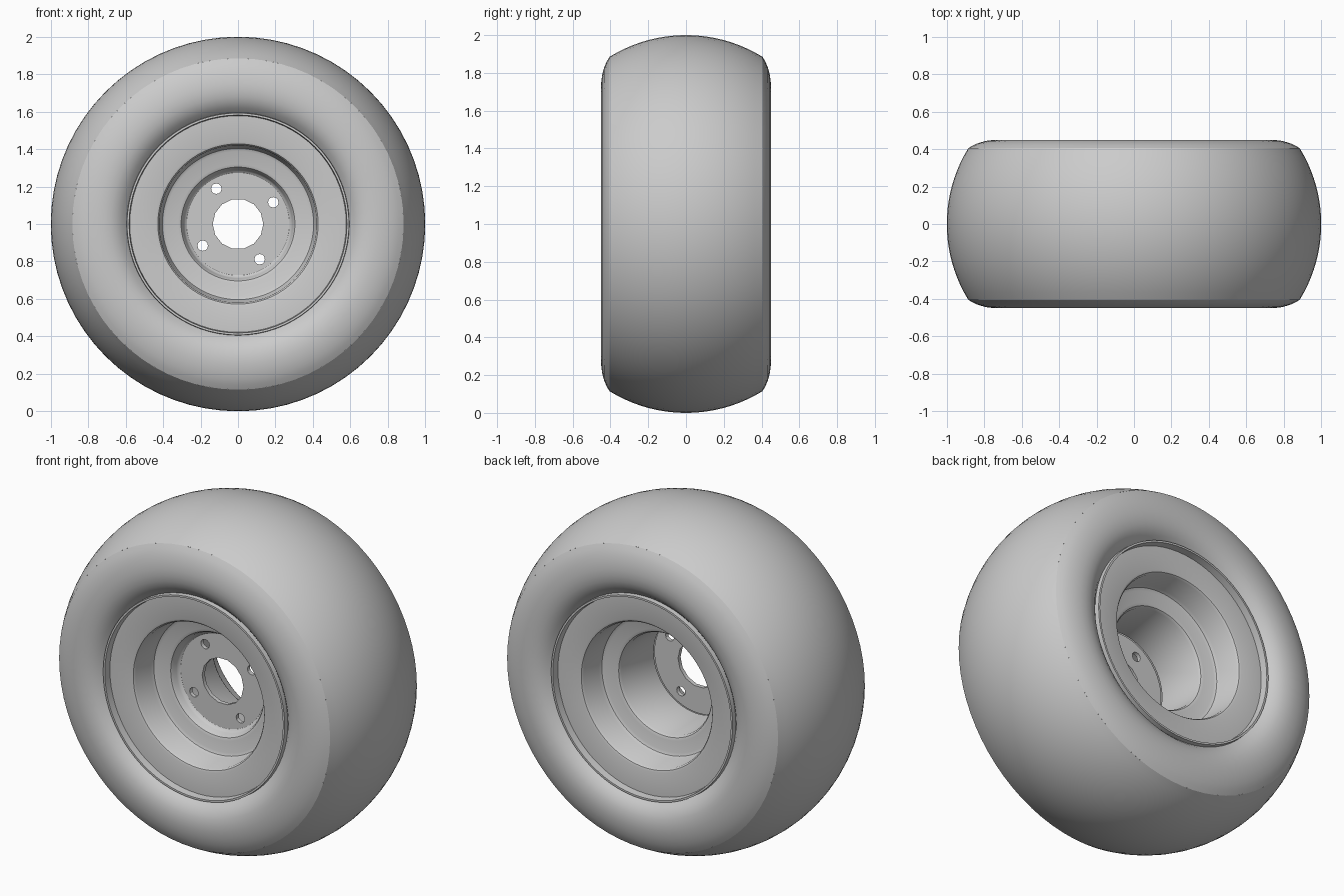
import bpy, bmesh
from math import sin, cos, tau, radians, sqrt

cube = bpy.data.objects.get("Cube")
if cube:
    bpy.data.objects.remove(cube)

GREY = (0.6, 0.6, 0.6, 1)
grey = bpy.data.materials.new("plain_grey")
grey.use_nodes = True
grey.diffuse_color = GREY
grey.node_tree.nodes["Principled BSDF"].inputs["Base Color"].default_value = GREY


def finish(obj, angle):
    obj.location.z = 1
    obj.data.materials.clear()
    obj.data.materials.append(grey)
    bpy.ops.object.select_all(action="DESELECT")
    obj.select_set(True)
    bpy.context.view_layer.objects.active = obj
    bpy.ops.object.shade_smooth_by_angle(angle=radians(angle))


def lathe(name, profile, angle=60, sides=72):
    """Turn (radius, y) points about the y axis; rising y faces outward."""
    bm = bmesh.new()
    rings = [[bm.verts.new((r * cos(tau * k / sides), y, r * sin(tau * k / sides)))
              for k in range(sides)] for r, y in profile]
    for a, b in zip(rings, rings[1:]):
        for k in range(sides):
            n = (k + 1) % sides
            bm.faces.new((a[k], b[k], b[n], a[n]))
    mesh = bpy.data.meshes.new(name)
    bm.to_mesh(mesh)
    bm.free()
    obj = bpy.data.objects.new(name, mesh)
    bpy.context.collection.objects.link(obj)
    finish(obj, angle)


def mirrored(profile):
    return [(r, -y) for r, y in reversed(profile)]


# Crowned tread: a circular arc across the width
HALF, CROWN = 0.405, 0.771
steps = [HALF * i / 10 for i in range(-10, 11)]
lathe("tread", [(1 - CROWN + sqrt(CROWN ** 2 - y * y), y) for y in steps])

# Rounded sidewalls, from the shoulder in to the bead
wall = [(0.885, 0.405), (0.86, 0.42), (0.83, 0.433), (0.79, 0.444), (0.75, 0.449),
        (0.715, 0.449), (0.68, 0.443), (0.65, 0.432), (0.62, 0.412), (0.595, 0.385)]
lathe("back_sidewall", wall)
lathe("front_sidewall", mirrored(wall))

# Stepped rim: lip, flange, outer well and ledge
rim = [(0.595, 0.385), (0.593, 0.412), (0.582, 0.412), (0.578, 0.37), (0.44, 0.37),
       (0.428, 0.366), (0.42, 0.355), (0.412, 0.225), (0.404, 0.208), (0.388, 0.2),
       (0.32, 0.2), (0.304, 0.194), (0.295, 0.18)]
# Deep centre barrel ends at the hub disc
lathe("rim", rim + [(0.288, -0.11)], 35)
lathe("front_rim", [(0.27, -0.14), (0.283, -0.147), (0.29, -0.16)] + mirrored(rim), 35)

# Hub disc with centre bore and four bolt holes
curve = bpy.data.curves.new("hub_disc", "CURVE")
curve.dimensions = "2D"
curve.fill_mode = "BOTH"
curve.extrude = 0.012


def ring(cx, cy, radius, sides):
    s = curve.splines.new("POLY")
    s.points.add(sides - 1)
    for k, p in enumerate(s.points):
        a = tau * k / sides
        p.co = (cx + radius * cos(a), cy + radius * sin(a), 0, 1)
    s.use_cyclic_u = True
    s.use_smooth = False


ring(0, 0, 0.289, 72)
ring(0, 0, 0.135, 14)
for k in range(4):
    a = radians(31.5 + 90 * k)
    ring(0.221 * cos(a), 0.221 * sin(a), 0.028, 12)

source = bpy.data.objects.new("hub_disc_outline", curve)
bpy.context.collection.objects.link(source)
graph = bpy.context.evaluated_depsgraph_get()
disc_mesh = bpy.data.meshes.new_from_object(source.evaluated_get(graph))
bpy.data.objects.remove(source)
disc = bpy.data.objects.new("hub_disc", disc_mesh)
bpy.context.collection.objects.link(disc)
disc.rotation_euler.x = radians(90)
disc.location.y = -0.13
finish(disc, 30)
